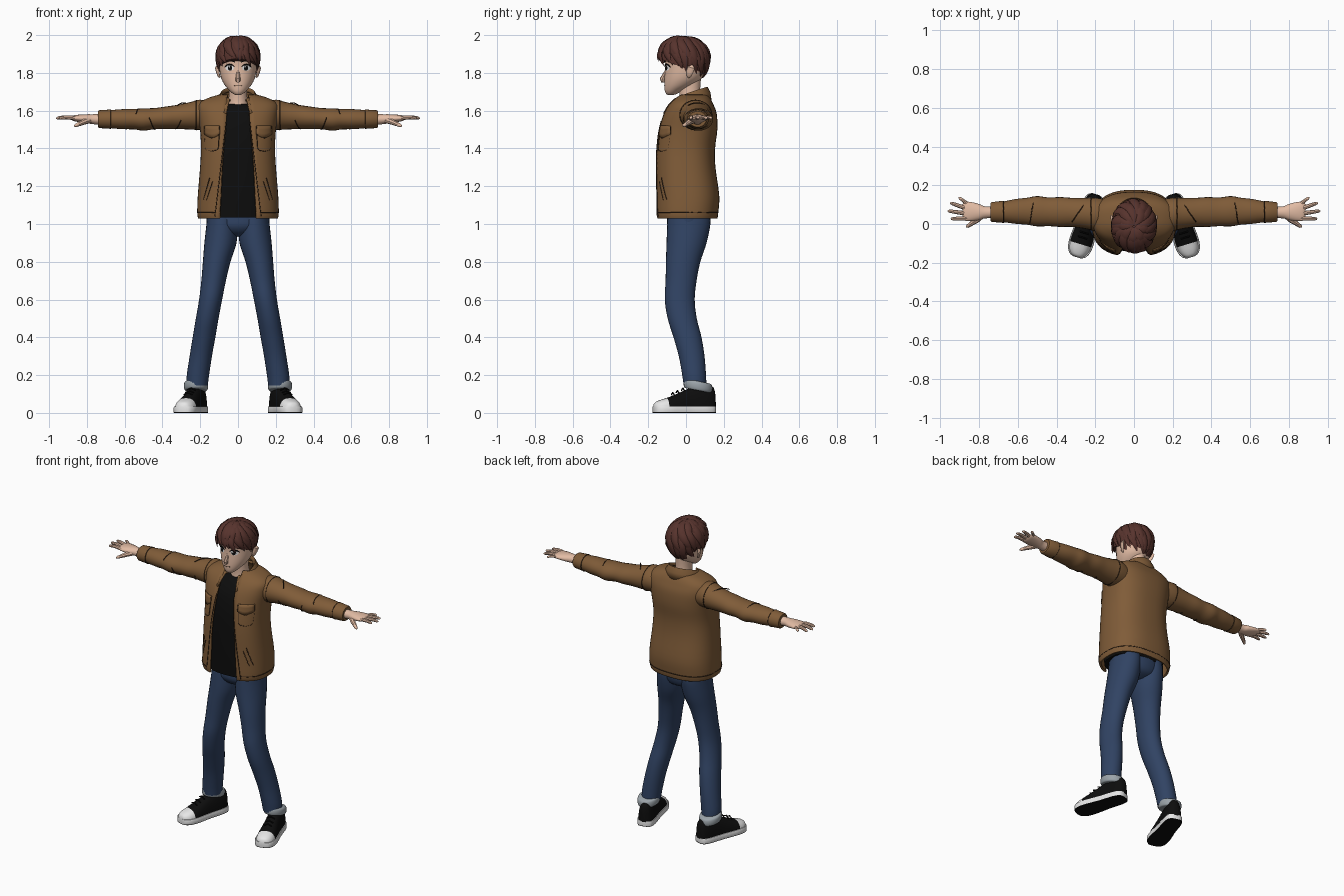
import bpy, bmesh, math, random
from mathutils import Vector, Matrix

if "Cube" in bpy.data.objects:
    bpy.data.objects.remove(bpy.data.objects["Cube"])

random.seed(4)
TAU = 2 * math.pi
COLORS = {
    "jacket_brown": (0.215, 0.107, 0.040), "seam_dark": (0.035, 0.018, 0.009),
    "cloth_black": (0.004, 0.004, 0.004), "denim_blue": (0.030, 0.056, 0.125),
    "hair_brown": (0.095, 0.033, 0.026), "skin": (0.76, 0.50, 0.37),
    "white_rubber": (0.80, 0.80, 0.80), "cuff_grey": (0.33, 0.37, 0.40)}
MATS = {}
for n, c in COLORS.items():
    MATS[n] = bpy.data.materials.new(n)
    MATS[n].diffuse_color = (*c, 1)


# ---- helpers ----
def build(name, shells, mats, closed=True, caps=True, rule=None, thick=0, mat4=None, sharp=0.75):
    """Skin each shell (a list of point rings) and put all shells in one object."""
    bm = bmesh.new()
    for rings in shells:
        vs = [[bm.verts.new(p) for p in r] for r in rings]
        n = len(vs[0])
        for a, b in zip(vs, vs[1:]):
            for i in range(n if closed else n - 1):
                j = (i + 1) % n
                bm.faces.new((a[i], a[j], b[j], b[i]))
        if caps and closed:
            bm.faces.new(vs[0])
            bm.faces.new(vs[-1])
    bmesh.ops.recalc_face_normals(bm, faces=bm.faces)
    for f in bm.faces:
        f.smooth = True
        if rule:
            f.material_index = rule(f)
    for e in bm.edges:
        e.smooth = e.calc_face_angle(0) < sharp
    if mat4:
        bm.transform(mat4)
    me = bpy.data.meshes.new(name)
    bm.to_mesh(me)
    bm.free()
    for m in mats.split():
        me.materials.append(MATS[m])
    ob = bpy.data.objects.new(name, me)
    bpy.context.collection.objects.link(ob)
    if thick:
        mod = ob.modifiers.new("thickness", 'SOLIDIFY')
        mod.thickness, mod.offset = thick, 0
    return ob


def smooth(rows, n=4):
    """Catmull-Rom rows of numbers."""
    out = []
    for i in range(len(rows) - 1):
        p = [rows[max(0, min(len(rows) - 1, i + k))] for k in (-1, 0, 1, 2)]
        for s in range(n):
            t = s / n
            out.append([0.5 * (2 * b + (c - a) * t + (2 * a - 5 * b + 4 * c - d) * t * t
                        + (3 * b - a - 3 * c + d) * t ** 3) for a, b, c, d in zip(*p)])
    return out + [list(rows[-1])]


def spow(v, e):
    return math.copysign(abs(v) ** e, v)


def body(rows, e=1.0, seg=32):
    """Upright rings from rows (z, half width, front y, back y)."""
    return [[(r[1] * spow(math.sin(TAU * i / seg), e),
              (r[2] + r[3]) / 2 - (r[3] - r[2]) / 2 * spow(math.cos(TAU * i / seg), e), r[0])
             for i in range(seg)] for r in rows]


def on_front(rows, x, z, e, off):
    """Point on the front of a body at x, z."""
    k = next((i for i in range(len(rows) - 2) if rows[i + 1][0] >= z), len(rows) - 2)
    a, b = rows[k], rows[k + 1]
    t = (z - a[0]) / (b[0] - a[0])
    _, w, f, k2 = [p + (q - p) * t for p, q in zip(a, b)]
    u = max(0, 1 - min(1, abs(x) / w) ** (2 / e)) ** (e / 2)
    return Vector((x, (f + k2) / 2 - (k2 - f) / 2 * u - off, z))


def tube(pts, radii, flat=1.0, seg=8, up=lambda p: Vector((0.01, 0.02, 1))):
    """Tapered tube rings along points."""
    pts, rings = [Vector(p) for p in pts], []
    for i, p in enumerate(pts):
        t = (pts[min(i + 1, len(pts) - 1)] - pts[max(i - 1, 0)]).normalized()
        side = t.cross(up(p)).normalized()
        nor = side.cross(t)
        rings.append([p + radii[i] * (side * math.cos(TAU * k / seg) + nor * flat * math.sin(TAU * k / seg))
                      for k in range(seg)])
    return rings


def seam(pts, r=0.0025):
    return tube(pts, [r] * len(pts), 1, 5, lambda p: Vector((0.3, -1, 0.2)))


def along_x(rows, s, seg=24):
    """Rings along x from rows (x, y, z, y radius, z radius)."""
    return [[(s * r[0], r[1] + r[3] * math.cos(TAU * i / seg), r[2] + r[4] * math.sin(TAU * i / seg))
             for i in range(seg)] for r in rows]


def disc(rows, cx, cz, rx, rz, off):
    """Oval plate following the front of a body."""
    return [[on_front(rows, cx + rx * k * math.cos(TAU * i / 20), cz + rz * k * math.sin(TAU * i / 20), 1, off)
             for i in range(20)] for k in (1, 0.6, 0.2)]


# ---- jacket body, open at the front ----
E = 0.8
jacket = smooth([(1.03, .205, -.155, .160, .095), (1.06, .210, -.160, .165, .095), (1.15, .207, -.160, .170, .090),
                 (1.30, .195, -.160, .150, .083), (1.40, .190, -.155, .148, .075), (1.50, .195, -.140, .160, .065),
                 (1.58, .207, -.115, .157, .060), (1.63, .205, -.085, .140, .058), (1.66, .160, -.055, .125, .056),
                 (1.68, .095, -.030, .110, .054)])
rings = []
for z, w, f, b, op in jacket:
    a0 = math.asin((op / w) ** (1 / E))
    angs = [a0 + (TAU - 2 * a0) * i / 48 for i in range(49)]
    rings.append([(w * spow(math.sin(a), E), (f + b) / 2 - (b - f) / 2 * spow(math.cos(a), E), z) for a in angs])
build("jacket_body", [rings], "jacket_brown", closed=False, thick=0.012)
J = [r[:4] for r in jacket]

# ---- folded collar ----
rings = []
for w, fy, by, zf, zb in ((.078, -.055, .100, 1.645, 1.705), (.088, -.075, .113, 1.650, 1.722),
                          (.108, -.110, .125, 1.615, 1.695), (.125, -.135, .130, 1.575, 1.655)):
    ring = []
    for i in range(33):
        a = 0.52 + (TAU - 1.04) * i / 32
        k = (1 - math.cos(a)) / 2
        ring.append((w * math.sin(a), fy + (by - fy) * k, zf + (zb - zf) * k ** 0.8))
    rings.append(ring)
build("collar", [rings], "jacket_brown", closed=False, thick=0.01)

# ---- jacket seams, pockets and hem ----
lines, flaps = [], []
for s in (-1, 1):
    P = lambda x, z, o=.007: on_front(J, s * x, z, E, o)
    lines.append(seam([P(.122 - .06 * (i / 14), 1.04 + i * .036) for i in range(15)]))
    lines.append(seam([P(.10, 1.47), P(.105, 1.40), P(.115, 1.39), P(.14, 1.385), P(.165, 1.39), P(.172, 1.40), P(.176, 1.47)]))
    lines.append(seam([P(.097, 1.515, .012), P(.097, 1.475, .012), P(.14, 1.455, .012), P(.178, 1.475, .012), P(.178, 1.515, .012)]))
    flaps.append([[P(.097 + .081 * i / 6, 1.52 - (.045 + .018 * math.sin(math.pi * i / 6)) * k / 3, .010)
                   for i in range(7)] for k in range(4)])
    lines.append(seam([P(.150 + .032 * i / 5, 1.245 - .115 * i / 5) for i in range(6)], .0035))
    lines.append(seam([P(.135 + .032 * i / 5, 1.225 - .10 * i / 5) for i in range(6)]))
build("pocket_flaps", flaps, "jacket_brown", closed=False, thick=0.006)
for z, w, f, b, op in (jacket[4],):
    lines.append(seam([((w + .006) * spow(math.sin(a), E), (f + b) / 2 - ((b - f) / 2 + .006) * spow(math.cos(a), E), z)
                       for a in [.5 + (TAU - 1) * i / 40 for i in range(41)]]))

# ---- sleeves, cuffs, hands ----
sleeve = smooth([(.13, .045, 1.572, .080, .070), (.20, .050, 1.578, .086, .080), (.25, .055, 1.573, .080, .073),
                 (.32, .060, 1.567, .075, .064), (.38, .062, 1.562, .077, .060), (.44, .063, 1.558, .074, .056),
                 (.50, .066, 1.553, .078, .059), (.55, .066, 1.555, .070, .054), (.61, .065, 1.555, .064, .053),
                 (.67, .063, 1.555, .054, .048), (.70, .062, 1.555, .050, .045)])
palm = smooth([(.72, .060, 1.553, .030, .029), (.77, .060, 1.555, .031, .026), (.80, .062, 1.557, .041, .024),
               (.84, .064, 1.559, .049, .020), (.872, .066, 1.560, .049, .014), (.885, .067, 1.560, .036, .006)])
fingers = [((.86, .104), (.905, .138), .009), ((.865, .080), (.950, .110), .011),
           ((.865, .054), (.963, .068), .011), ((.86, .029), (.947, .027), .011)]
for s, side in ((-1, "right"), (1, "left")):
    build(side + "_sleeve", [along_x(sleeve, s)], "jacket_brown")
    cuff = [(.672, .063, 1.555, .050, .044), (.676, .063, 1.555, .057, .051), (.735, .062, 1.555, .051, .047),
            (.742, .062, 1.555, .046, .042)]
    build(side + "_sleeve_cuff", [along_x(cuff, s)], "jacket_brown")
    shells = [along_x(palm, s)]
    for (x0, y0), (x1, y1), r in fingers:
        pts = [(s * (x0 + (x1 - x0) * t), y0 + (y1 - y0) * t, 1.560 + .006 * math.sin(3 * t) - .002 * t)
               for t in (0, .3, .6, .85, .96, 1)]
        shells.append(tube(pts, [r, r, r * .92, r * .8, r * .55, r * .15]))
    thumb = [(s * x, y, z) for x, y, z in ((.785, .045, 1.550), (.815, .018, 1.541), (.840, .002, 1.530), (.860, -.012, 1.521), (.868, -.017, 1.517))]
    shells.append(tube(thumb, [.017, .015, .012, .009, .002]))
    build(side + "_hand", shells, "skin")
    for x, y, z, a, b in ((.674, .063, 1.555, .056, .050), (.222, .053, 1.576, .085, .079)):
        lines.append(seam([(s * x, y + a * math.cos(t), z + b * math.sin(t)) for t in [TAU * i / 28 for i in range(29)]], .002))
    # elbow and shoulder creases
    for x, a0, a1, dx in ((.30, 3.4, 4.6, .03), (.47, 3.0, 4.5, -.03), (.52, .9, 2.6, .02), (.26, 1.0, 2.2, .06)):
        r = min(sleeve, key=lambda q: abs(q[0] - x))
        lines.append(seam([(s * (x + dx * t), r[1] + (r[3] - .001) * math.cos(a0 + (a1 - a0) * t),
                            r[2] + (r[4] - .001) * math.sin(a0 + (a1 - a0) * t)) for t in [i / 8 for i in range(9)]], .003))
build("jacket_seams", lines, "seam_dark")

# ---- shirt, neck, head ----
shirt = smooth([(1.035, .180, -.138, .13), (1.20, .180, -.142, .13), (1.40, .168, -.136, .12), (1.52, .170, -.115, .12),
                (1.58, .150, -.088, .11), (1.62, .095, -.055, .095), (1.635, .062, -.030, .085)])
build("shirt", [body(shirt, E)], "cloth_black")
neck = smooth([(1.58, .068, -.045, .10), (1.64, .054, -.033, .085), (1.70, .047, -.035, .075), (1.78, .050, -.04, .08)])
build("neck", [body(neck)], "skin")
head = smooth([(1.683, .010, -.095, -.07), (1.688, .024, -.104, -.05), (1.705, .044, -.112, -.02), (1.735, .070, -.115, .04),
               (1.775, .090, -.114, .085), (1.83, .100, -.111, .10), (1.89, .102, -.113, .105), (1.94, .085, -.09, .09),
               (1.97, .04, -.05, .05)])
nose = tube([(0, -.104, 1.815), (0, -.115, 1.79), (0, -.126, 1.768), (0, -.122, 1.757), (0, -.110, 1.752)],
            [.006, .010, .013, .012, .003], up=lambda p: Vector((0, -1, 0.1)))
ears = []
for s in (-1, 1):
    ears.append(tube([(s * .094, .012, 1.775), (s * .101, .014, 1.783), (s * .107, .020, 1.805), (s * .113, .028, 1.828), (s * .108, .030, 1.842)],
                     [.004, .013, .019, .020, .006], .4, 10, lambda p: Vector((p.x, -.03, 0))))
build("head", [body(head)], "skin")
build("nose", [nose], "skin")
build("ears", ears, "skin")

# ---- painted face ----
whites, darks, glints = [], [], []
for s in (-1, 1):
    F = lambda x, z: on_front(head, s * x, z, 1, .003)
    whites.append(disc(head, s * .044, 1.826, .022, .015, .002))
    darks.append(disc(head, s * .042, 1.826, .0115, .0145, .004))
    glints.append(disc(head, s * .042 - .004, 1.832, .0035, .004, .0055))
    darks.append(tube([F(.018, 1.832), F(.030, 1.842), F(.045, 1.845), F(.060, 1.841), F(.071, 1.830)],
                      [.002, .0035, .004, .004, .002], 1, 6))
    darks.append(tube([F(.016, 1.858), F(.035, 1.864), F(.055, 1.866), F(.072, 1.858)], [.003, .004, .0035, .001], 1, 6))
build("eye_whites", whites + glints, "white_rubber")
build("pupils_lashes_brows", darks, "cloth_black")
build("mouth", [seam([on_front(head, x, 1.731 + abs(x) * .06, 1, .001) for x in (-.02, -.01, 0, .01, .02)], .0016)], "seam_dark")

# ---- hair: scalp cap and swept locks ----
C = Vector((0, -.015, 1.872))


def theta_max(az):
    return math.acos(max(-.93, (-.002 - .048 * (1 - math.cos(az))) / .11))


def scalp(az, th, k=1.0):
    r = math.sin(th) if th < math.pi / 2 else math.sin(th) ** .45
    return C + k * Vector((.105 * r * math.sin(az), -.128 * r * math.cos(az), .11 * math.cos(th)))


cap = [[scalp(TAU * i / 32, max(.03, t / 10) * theta_max(TAU * i / 32) * .97) for i in range(32)] for t in range(11)]
locks = []
for count, t0, t1, w, lift in ((24, .25, 1.06, .021, 1.03), (18, .12, .82, .023, 1.07), (11, .02, .55, .025, 1.06)):
    for i in range(count):
        az = TAU * (i + random.uniform(-.25, .25)) / count
        end = t1 * random.uniform(.92, 1.07)
        pts = []
        for t in [k / 8 for k in range(9)]:
            a = az + .5 * (t - 1) + .16 * math.sin(t * 3 + i)
            k = lift + .025 * math.sin(math.pi * t) + random.choice((.0, .01)) - (.015 if t < .1 else 0)
            pts.append(scalp(a, min(2.75, (t0 + (end - t0) * t) * theta_max(a)), k))
        locks.append(tube(pts, [w * q for q in (.35, .7, .95, 1.05, 1.05, .95, .75, .45, .04)], .42, 8, lambda p: p - C))
build("hair", [cap] + locks, "hair_brown", sharp=1.2)

# ---- jeans ----
hips = smooth([(.935, .05, -.04, .06), (.955, .115, -.075, .105), (.99, .160, -.098, .125), (1.04, .167, -.10, .13), (1.10, .165, -.10, .12)])
legs = smooth([(.145, .216, .048, .056, .060), (.20, .212, .043, .059, .063), (.30, .197, .030, .059, .068), (.40, .180, .008, .060, .074),
               (.50, .163, -.020, .060, .077), (.60, .145, -.033, .061, .079), (.70, .129, -.026, .065, .082), (.80, .113, -.015, .073, .091),
               (.90, .093, .003, .085, .106), (1.0, .084, .015, .083, .114), (1.06, .082, .015, .080, .110)])
shells = [body(hips)]
for s in (-1, 1):
    shells.append([[(s * x + a * math.cos(TAU * i / 28), y + b * math.sin(TAU * i / 28), z) for i in range(28)]
                   for z, x, y, a, b in legs])
build("jeans", shells, "denim_blue")

# ---- ankle cuffs and shoes ----
upper = smooth([(-.192, .012, .034), (-.183, .034, .054), (-.155, .052, .068), (-.11, .058, .082), (-.06, .055, .102), (0, .050, .128),
                (.05, .049, .145), (.10, .047, .148), (.135, .036, .138), (.148, .014, .10)], 4)
for s, side in ((-1, "right"), (1, "left")):
    ring = [[(s * .222 + a * math.cos(TAU * i / 28), .064 + b * math.sin(TAU * i / 28),
              z - .012 * math.sin(TAU * i / 28)) for i in range(28)]
            for z, a, b in smooth([(.118, .050, .062), (.122, .060, .072), (.140, .064, .076), (.160, .062, .072), (.168, .052, .060)], 3)]
    build(side + "_ankle_cuff", [ring], "cuff_grey")
    M = Matrix.Translation((s * .225, .06, 0)) @ Matrix.Rotation(s * math.radians(17), 4, 'Z') @ Matrix.Translation((0, -.05, 0))
    rings = [[(w * spow(math.cos(math.pi * i / 16), .8), y, .015 + (h - .015) * spow(math.sin(math.pi * i / 16), .8))
              for i in range(17)] for y, w, h in upper]
    build(side + "_shoe", [rings], "cloth_black white_rubber", mat4=M,
          rule=lambda f: int(f.calc_center_median().y < -.122))
    # white sole with a black tread below
    rings = []
    for z, g in ((0, -.003), (.004, 0), (.028, .001), (.034, -.004)):
        edge = [(w * (1 + g * 10) + .006, y * (1 + g)) for y, w, h in upper]
        rings.append([(x, y, z) for x, y in edge] + [(-x, y, z) for x, y in reversed(edge)])
    build(side + "_sole", [rings], "white_rubber cloth_black", mat4=M,
          rule=lambda f: int(f.calc_center_median().z < .003))
    # laces
    laces = [tube([(x, y, .017 + h * .99 - abs(x) * .45) for x in (-.024, -.012, 0, .012, .024)], [.004] * 5, 1, 6)
             for y, w, h in upper[14:22:2]]
    build(side + "_laces", laces, "cloth_black", mat4=M)

for m in bpy.data.materials:
    if m.users and not m.is_grease_pencil:
        m.use_nodes = True
        m.node_tree.nodes["Principled BSDF"].inputs["Base Color"].default_value = m.diffuse_color
